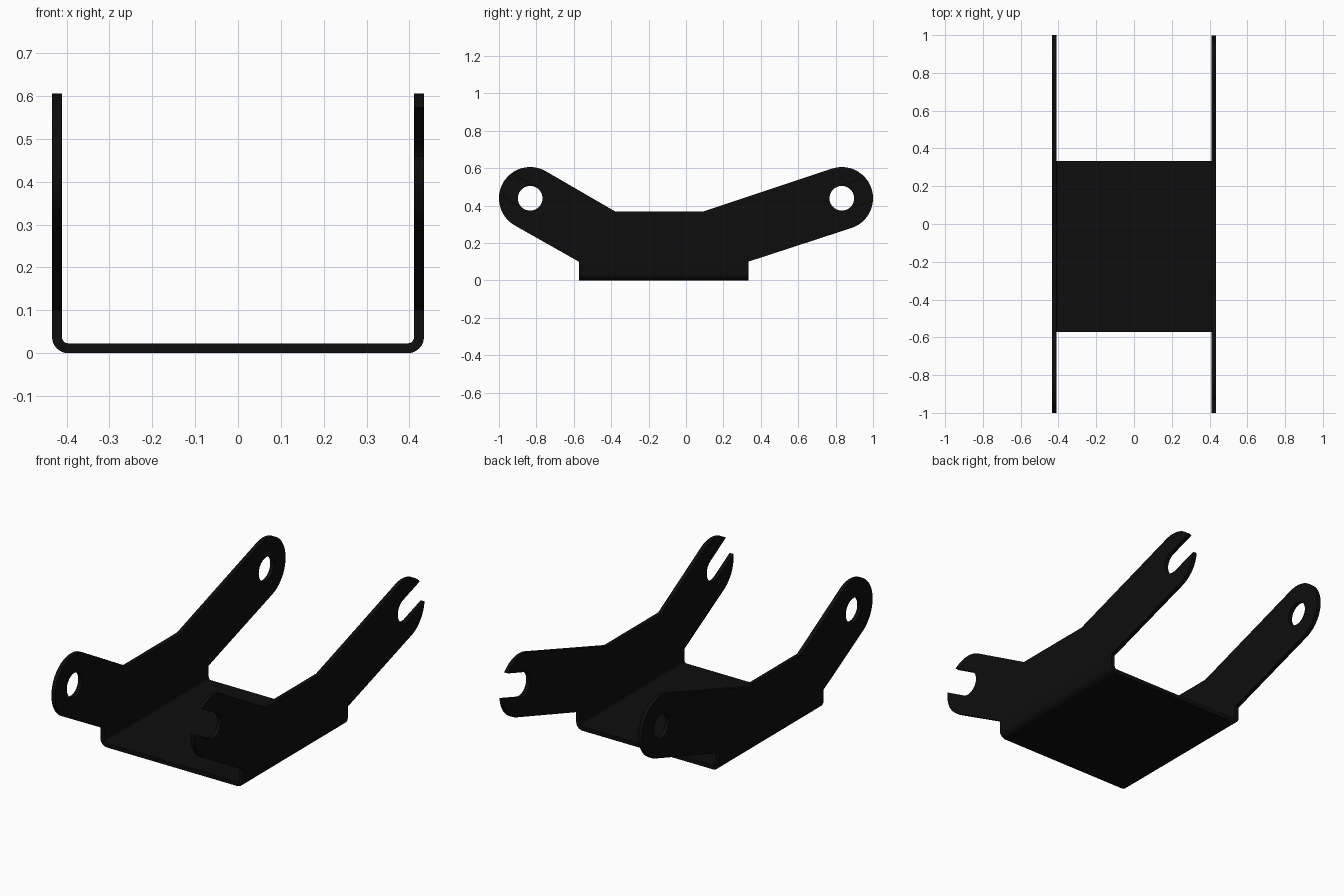
import bpy, bmesh, math
from mathutils import Vector

cube = bpy.data.objects.get("Cube")
if cube:
    bpy.data.objects.remove(cube, do_unlink=True)

W, T = 0.434, 0.023            # half width, sheet thickness
R_END, R_HOLE = 0.167, 0.066   # arm end and pin hole radii
END_Y, END_Z = 0.833, 0.439    # pin hole centres at +-END_Y
BEND = 0.038                   # outer bend radius
SHORT, LONG = math.radians(30), math.radians(18.2)   # arm slopes

black = bpy.data.materials.new("black_metal")
black.use_nodes = True
black.diffuse_color = (0.004, 0.004, 0.004, 1)
black.node_tree.nodes["Principled BSDF"].inputs["Base Color"].default_value = (0.004, 0.004, 0.004, 1)


def arc(cx, cy, r, a0, a1, n):
    """Points on an arc, angles in radians."""
    return [(cx + r * math.cos(a0 + (a1 - a0) * i / n),
             cy + r * math.sin(a0 + (a1 - a0) * i / n)) for i in range(n + 1)]


def prism(name, points, sweep):
    """Extrude a closed outline of 3D points along a vector."""
    bm = bmesh.new()
    face = bm.faces.new([bm.verts.new(p) for p in points])
    new = bmesh.ops.extrude_face_region(bm, geom=[face])["geom"]
    bmesh.ops.translate(bm, vec=Vector(sweep),
                        verts=[v for v in new if isinstance(v, bmesh.types.BMVert)])
    bmesh.ops.recalc_face_normals(bm, faces=bm.faces)
    me = bpy.data.meshes.new(name)
    bm.to_mesh(me)
    bm.free()
    ob = bpy.data.objects.new(name, me)
    bpy.context.collection.objects.link(ob)
    me.materials.append(black)
    return ob


def side_prism(name, outline, x0, x1):
    """Extrude a (y, z) outline across x."""
    return prism(name, [(x0, y, z) for y, z in outline], (x1 - x0, 0, 0))


# Folded sheet: U section with rounded bends
half_pi = math.pi / 2
c = W - BEND
outer = arc(c, BEND, BEND, 0, -half_pi, 8)
inner = arc(c, BEND, BEND - T, -half_pi, 0, 8)
right_half = [(W, 0.8)] + outer
inner_half = inner + [(W - T, 0.8)]
section = (right_half + [(-x, z) for x, z in reversed(right_half)]
           + [(-x, z) for x, z in reversed(inner_half)] + inner_half)
bracket = prism("folded_bracket", [(x, -1.1, z) for x, z in section], (0, 2.2, 0))

# Side outline: base flange, two sloping arms with round ends
outline = [(-0.573, -0.1), (0.333, -0.1), (0.333, 0.1)]
outline += arc(END_Y, END_Z, R_END, LONG - half_pi, LONG + half_pi, 32)
outline += [(0.09, 0.368), (-0.378, 0.368)]
outline += arc(-END_Y, END_Z, R_END, half_pi - SHORT, 3 * half_pi - SHORT, 32)
outline += [(-0.573, 0.1)]
steps = [(side_prism("outline_cutter", outline, -0.6, 0.6), 'INTERSECT')]

# Round pin holes on the right plate, open slots along the arms on the left
for y, angle in ((END_Y, LONG), (-END_Y, math.pi - SHORT)):
    hole = arc(y, END_Z, R_HOLE, 0, 2 * math.pi, 40)[:-1]
    steps.append((side_prism("hole_cutter", hole, -0.6, 0), 'DIFFERENCE'))
    slot = arc(y, END_Z, R_HOLE, angle + half_pi, angle + 3 * half_pi, 20)
    dy, dz = 0.4 * math.cos(angle), 0.4 * math.sin(angle)
    slot += [(slot[-1][0] + dy, slot[-1][1] + dz), (slot[0][0] + dy, slot[0][1] + dz)]
    steps.append((side_prism("slot_cutter", slot, 0, 0.6), 'DIFFERENCE'))

# Cut the folded sheet to shape
bpy.ops.object.select_all(action='DESELECT')
bpy.context.view_layer.objects.active = bracket
bracket.select_set(True)
for cutter, operation in steps:
    cutter.hide_render = True
    mod = bracket.modifiers.new("cut", 'BOOLEAN')
    mod.operation, mod.solver, mod.object = operation, 'EXACT', cutter
    bpy.ops.object.modifier_apply(modifier=mod.name)
    bpy.data.objects.remove(cutter, do_unlink=True)

bpy.ops.object.shade_smooth_by_angle(angle=math.radians(25))
